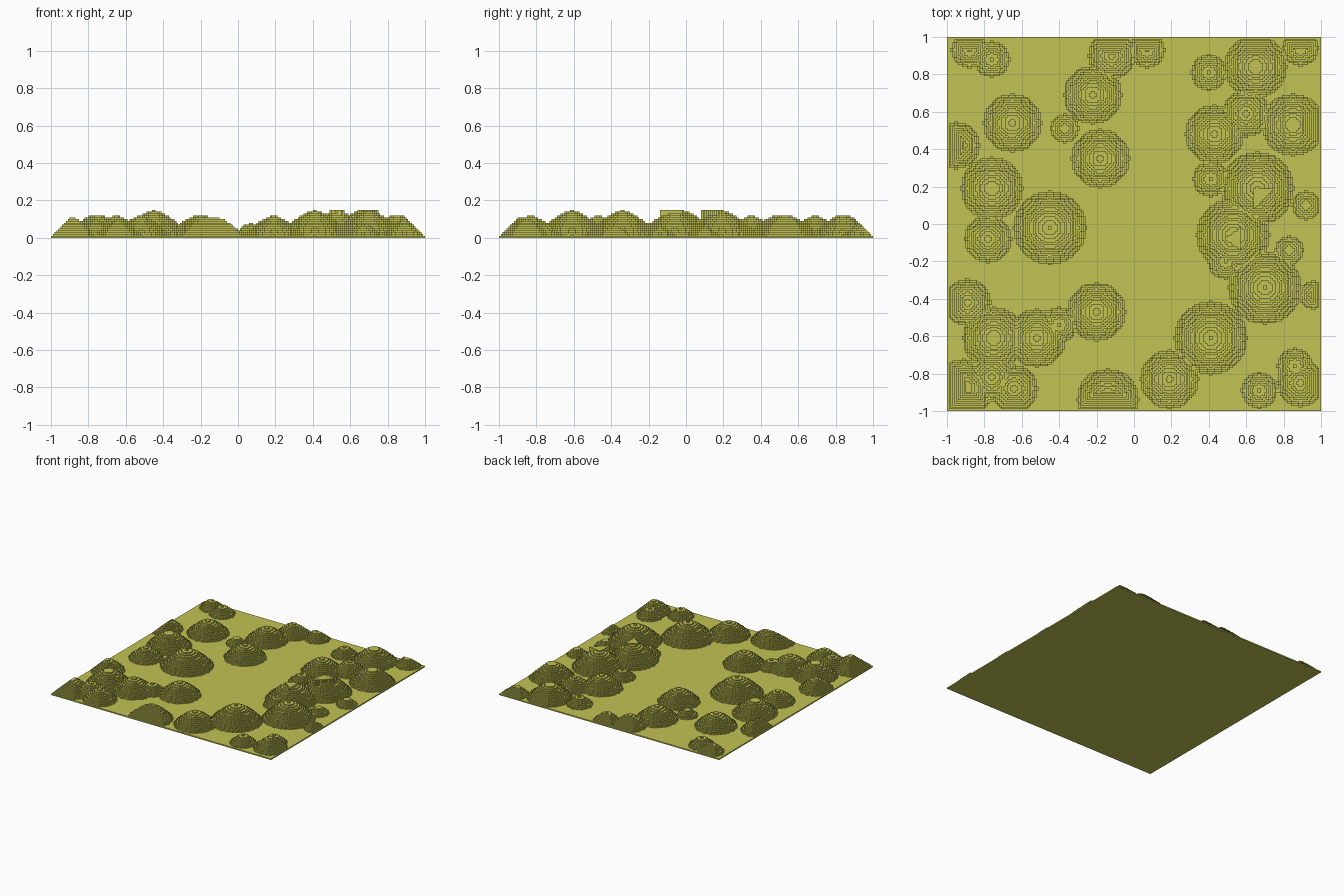
import bpy
import bmesh
import math

cube = bpy.data.objects.get("Cube")
if cube:
    bpy.data.objects.remove(cube, do_unlink=True)

STEP = 0.01              # terrace height and cell width
CELLS = round(2 / STEP)  # cells along each side

# Hill centres, grouped by hill radius
HILLS = {
    0.20: [(0.66, 0.19), (0.53, -0.06), (-0.45, -0.02), (0.7, -0.34), (0.41, -0.61)],
    0.17: [(0.65, 0.84), (0.85, 0.53), (-0.75, -0.61), (-0.14, -0.94), (-0.76, 0.19)],
    0.16: [(-0.65, 0.54), (-0.18, 0.35), (-0.22, 0.69), (0.43, 0.48), (-0.2, -0.47),
           (-0.52, -0.61), (0.19, -0.83), (-0.91, -0.88)],
    0.13: [(-0.78, -0.08), (-0.12, 0.9), (-0.76, -0.82), (-0.89, -0.42), (0.6, 0.59),
           (-0.95, 0.42), (0.89, -0.85), (-0.64, -0.88)],
    0.10: [(0.07, 0.93), (0.4, 0.81), (0.89, 0.94), (0.41, 0.24), (-0.4, -0.54),
           (-0.88, 0.93), (-0.76, 0.88), (0.67, -0.89), (0.86, -0.76), (0.49, -0.2)],
    0.08: [(-0.37, 0.51), (0.83, -0.14), (0.92, 0.1), (0.96, -0.38)],
}


def on_mesa(x, y):
    """Small triangular caps on the two highest hills."""
    cap_a = x > 0.64 and y < 0.19 and y - 0.08 > x - 0.65
    cap_b = x < 0.57 and abs(y + 0.08) < (x - 0.48) * 0.67
    return cap_a or cap_b


def raise_hills():
    """Terrace level of every cell, sloping down to the plot's border."""
    level = [[0.0] * CELLS for _ in range(CELLS)]
    for radius, centres in HILLS.items():
        for cx, cy in centres:
            lo_i, hi_i = [int((cx + 1 + s * radius) / STEP) for s in (-1, 1)]
            lo_j, hi_j = [int((cy + 1 + s * radius) / STEP) for s in (-1, 1)]
            for j in range(max(lo_j, 0), min(hi_j + 1, CELLS)):
                for i in range(max(lo_i, 0), min(hi_i + 1, CELLS)):
                    d = math.hypot((i + 0.5) * STEP - 1 - cx, (j + 0.5) * STEP - 1 - cy)
                    if d < radius:
                        dome = 0.68 * radius * (1 - (d / radius) ** 1.6)
                        level[j][i] = max(level[j][i], dome)
    for j in range(CELLS):
        for i in range(CELLS):
            border = min(i, j, CELLS - 1 - i, CELLS - 1 - j)
            h = min(round(level[j][i] / STEP), border)
            if on_mesa((i + 0.5) * STEP - 1, (j + 0.5) * STEP - 1):
                h = 14
            level[j][i] = h + 1
    return level


def runs(values):
    """Split a sequence into (start, end, value) runs of equal values."""
    start = 0
    for k in range(1, len(values) + 1):
        if k == len(values) or values[k] != values[start]:
            yield start, k, values[start]
            start = k


level = raise_hills()
bm = bmesh.new()
cache = {}


def vert(i, j, k):
    key = (i, j, k)
    if key not in cache:
        cache[key] = bm.verts.new((i * STEP - 1, j * STEP - 1, k * STEP))
    return cache[key]


def quad(*corners):
    bm.faces.new([vert(*c) for c in corners])


# Flat terrace tops, one strip per run of equal height
for j, row in enumerate(level):
    for a, b, h in runs(row):
        quad((a, j, h), (b, j, h), (b, j + 1, h), (a, j + 1, h))

# Risers between neighbouring rows and columns, and the outer rim
flat = [0] * CELLS
columns = [list(c) for c in zip(*level)]
for lines, along_x in ((level, True), (columns, False)):
    padded = [flat] + lines + [flat]
    for n in range(CELLS + 1):
        for a, b, (p, q) in runs(list(zip(padded[n], padded[n + 1]))):
            if p == q:
                continue
            ring = [(a, p), (b, p), (b, q), (a, q)]
            if along_x:
                quad(*[(s, n, k) for s, k in ring])
            else:
                quad(*[(n, s, k) for s, k in reversed(ring)])

# Underside
quad((0, 0, 0), (0, CELLS, 0), (CELLS, CELLS, 0), (CELLS, 0, 0))

mesh = bpy.data.meshes.new("terraced_hills")
bm.to_mesh(mesh)
bm.free()
ground = bpy.data.objects.new("terraced_hills", mesh)
bpy.context.collection.objects.link(ground)

# Single olive colour
olive = bpy.data.materials.new("olive_grass")
olive.use_nodes = True
colour = (0.54, 0.54, 0.09, 1)
olive.diffuse_color = colour
olive.node_tree.nodes["Principled BSDF"].inputs["Base Color"].default_value = colour
mesh.materials.append(olive)
